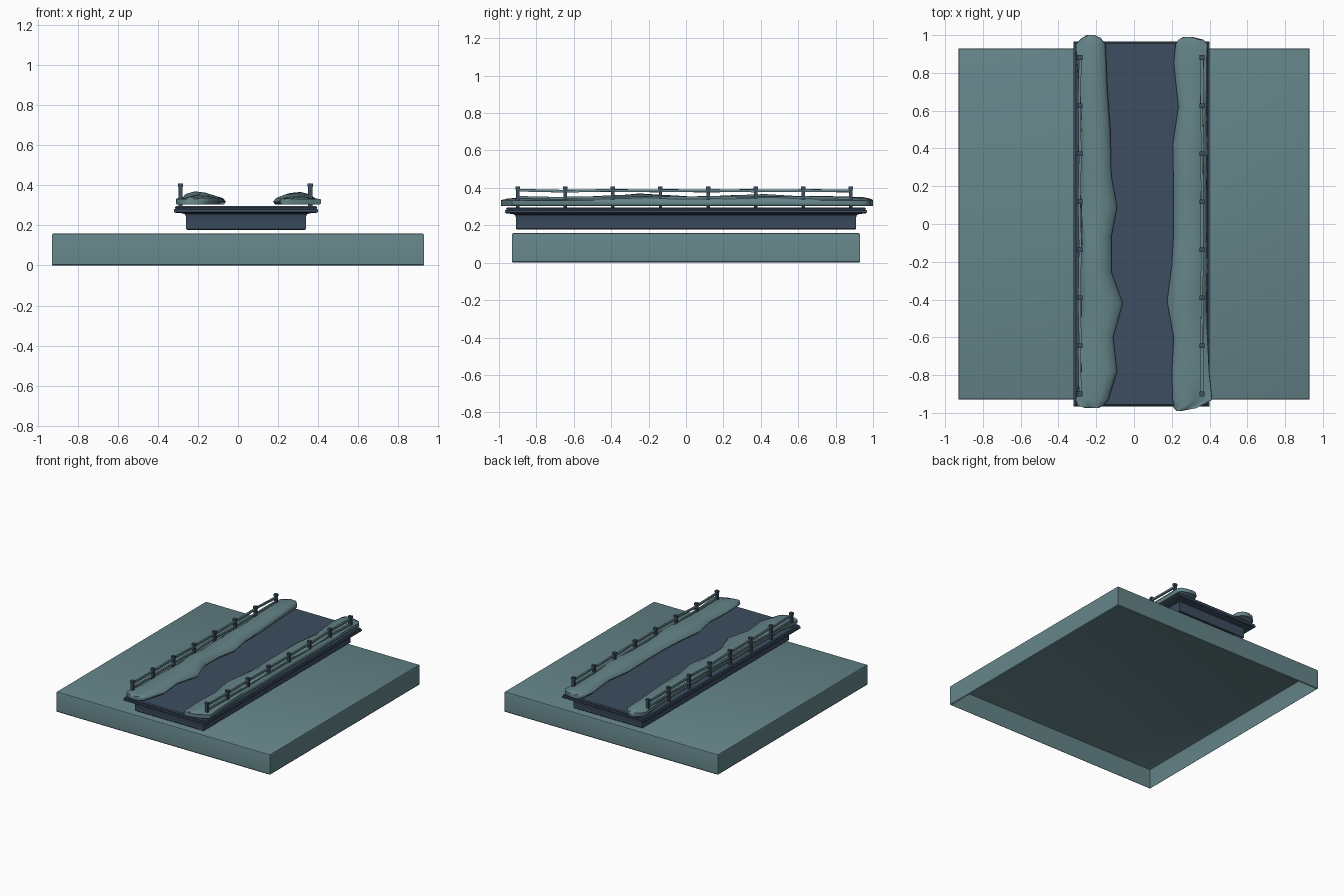
import bpy, bmesh, math, random

if "Cube" in bpy.data.objects:
    bpy.data.objects.remove(bpy.data.objects["Cube"])
random.seed(4)

def material(name, rgb):
    m = bpy.data.materials.new(name)
    m.diffuse_color = (*rgb, 1)
    m.use_nodes = True
    m.node_tree.nodes["Principled BSDF"].inputs["Base Color"].default_value = m.diffuse_color
    return m

TEAL = material("grey teal", (0.130, 0.232, 0.250))
NAVY = material("slate blue", (0.046, 0.074, 0.116))

def finish(name, bm, mat, smooth=30):
    bmesh.ops.recalc_face_normals(bm, faces=bm.faces)
    me = bpy.data.meshes.new(name)
    bm.to_mesh(me)
    bm.free()
    ob = bpy.data.objects.new(name, me)
    bpy.context.collection.objects.link(ob)
    me.materials.append(mat)
    bpy.ops.object.select_all(action='DESELECT')
    ob.select_set(True)
    bpy.context.view_layer.objects.active = ob
    bpy.ops.object.shade_smooth_by_angle(angle=math.radians(smooth))
    return ob

def bridge(bm, rings):
    for a, b in zip(rings, rings[1:]):
        n = len(a)
        for i in range(n):
            bm.faces.new((a[i], a[(i + 1) % n], b[(i + 1) % n], b[i]))

def moulded_slab(name, cx, profile, mat):
    """Stack of rectangles (half x, half y, z), capped on top and open below."""
    bm = bmesh.new()
    rings = [[bm.verts.new((cx + sx * hx, sy * hy, z))
              for sx, sy in ((-1, -1), (1, -1), (1, 1), (-1, 1))] for hx, hy, z in profile]
    bridge(bm, rings)
    bm.faces.new(rings[-1])
    edges = [e for e in bm.edges
             if abs(e.verts[0].co.z - e.verts[1].co.z) > 0.02]
    ob = finish(name, bm, mat)
    # finish() recalculates outward; an open shell needs its top facing up
    if max(ob.data.polygons, key=lambda p: p.center.z).normal.z < 0:
        ob.data.flip_normals()
    return ob

# ground block and moulded road slab, both hollow underneath
moulded_slab("ground_block", 0, [(0.925, 0.925, 0), (0.93, 0.93, 0.006), (0.93, 0.93, 0.15),
                                 (0.927, 0.927, 0.157), (0.92, 0.92, 0.16)], TEAL)
moulded_slab("road_slab", 0.04, [(0.295, 0.905, 0.178), (0.30, 0.91, 0.183), (0.30, 0.91, 0.245),
                                 (0.305, 0.915, 0.256), (0.322, 0.93, 0.261), (0.352, 0.96, 0.263),
                                 (0.36, 0.967, 0.268), (0.36, 0.967, 0.279), (0.353, 0.96, 0.283),
                                 (0.355, 0.962, 0.29), (0.348, 0.955, 0.296)], NAVY)

def verge(name, stations):
    """Lumpy bank lofted along y from stations (y, outer x, inner x, crest z)."""
    bm = bmesh.new()
    rings = []
    for y, xo, xi, h in stations:
        section = [(0.03, 0.304), (0, 0.312), (0.01, 0.333), (0.16, h - 0.012), (0.42, h),
                   (0.72, h - 0.006), (0.93, 0.336), (1, 0.318), (0.95, 0.304)]
        rings.append([bm.verts.new((xo + (xi - xo) * t, y, z)) for t, z in section])
    bridge(bm, rings)
    bm.faces.new(rings[0])
    bm.faces.new(rings[-1])
    return finish(name, bm, TEAL, 60)

verge("left_verge", [
    (1.00, -0.25, -0.21, 0.335), (0.985, -0.275, -0.175, 0.343), (0.95, -0.31, -0.15, 0.350),
    (0.71, -0.29, -0.14, 0.358), (0.50, -0.28, -0.125, 0.352), (0.26, -0.285, -0.12, 0.362),
    (0.09, -0.28, -0.09, 0.350), (-0.07, -0.275, -0.12, 0.360), (-0.25, -0.285, -0.12, 0.370),
    (-0.42, -0.28, -0.06, 0.355), (-0.60, -0.285, -0.11, 0.352), (-0.78, -0.28, -0.09, 0.350),
    (-0.93, -0.31, -0.135, 0.345), (-0.96, -0.30, -0.16, 0.342), (-0.975, -0.26, -0.19, 0.336)])
verge("right_verge", [
    (0.99, 0.31, 0.26, 0.335), (0.975, 0.37, 0.235, 0.340), (0.95, 0.39, 0.22, 0.346),
    (0.85, 0.385, 0.21, 0.350), (0.62, 0.385, 0.235, 0.355), (0.42, 0.39, 0.205, 0.367),
    (0.18, 0.385, 0.21, 0.358), (-0.05, 0.385, 0.21, 0.352), (-0.22, 0.39, 0.20, 0.366),
    (-0.41, 0.385, 0.175, 0.360), (-0.60, 0.39, 0.21, 0.350), (-0.79, 0.40, 0.20, 0.348),
    (-0.93, 0.415, 0.205, 0.343), (-0.975, 0.33, 0.21, 0.338), (-0.99, 0.25, 0.225, 0.334)])

def box(bm, x, y, z, sx, sy, sz):
    vs = bmesh.ops.create_cube(bm, size=1)["verts"]
    for v in vs:
        v.co = (x + v.co.x * sx, y + v.co.y * sy, z + v.co.z * sz)
    return vs

def fence(side, x):
    ys = [-0.90 + i * 0.2545 for i in range(8)]
    # posts with slightly wider caps
    bm = bmesh.new()
    for y in ys:
        box(bm, x, y, 0.345, 0.022, 0.018, 0.10)
        box(bm, x, y, 0.400, 0.027, 0.024, 0.016)
    finish(side + "_fence_posts", bm, NAVY)
    # upper and lower rails, each span a little crooked
    bm = bmesh.new()
    for y0, y1 in zip(ys, ys[1:]):
        for z, h in ((0.385, 0.014), (0.347, 0.013)):
            vs = box(bm, x, (y0 + y1) / 2, z, 0.014, y1 - y0, h)
            dx, dz = random.uniform(-0.004, 0.004), random.uniform(-0.004, 0.004)
            for v in vs:
                s = 1 if v.co.y > (y0 + y1) / 2 else -1
                v.co.x += s * dx
                v.co.z += s * dz
    finish(side + "_fence_rails", bm, TEAL)

fence("left", -0.287)
fence("right", 0.360)
